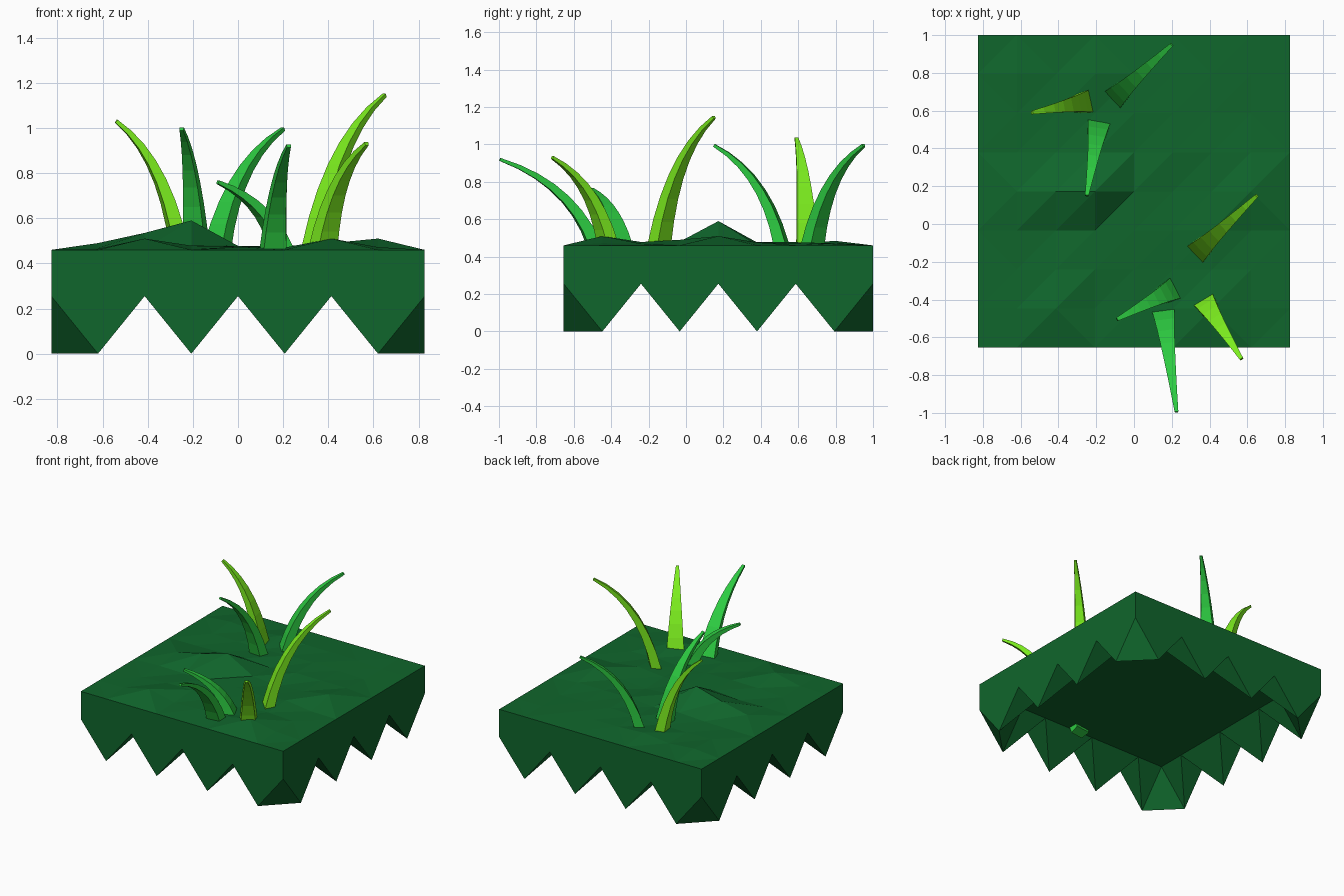
import bpy, bmesh, random
from mathutils import Vector

if "Cube" in bpy.data.objects:
    bpy.data.objects.remove(bpy.data.objects["Cube"])

random.seed(4)
N, STEP = 8, 1.654 / 8
X0, Y0 = -0.827, -0.654
TOP, UNDER = 0.46, 0.255


def material(name, rgb):
    m = bpy.data.materials.new(name)
    m.diffuse_color = (*rgb, 1)
    m.use_nodes = True
    m.node_tree.nodes["Principled BSDF"].inputs["Base Color"].default_value = m.diffuse_color
    return m


turf = material("turf", (0.005, 0.133, 0.025))
lime = material("lime", (0.2, 0.85, 0.013))
green = material("green", (0.026, 0.6, 0.053))


def finish(bm, name, mat):
    bmesh.ops.recalc_face_normals(bm, faces=bm.faces[:])
    me = bpy.data.meshes.new(name)
    bm.to_mesh(me)
    bm.free()
    me.materials.append(mat)
    ob = bpy.data.objects.new(name, me)
    bpy.context.collection.objects.link(ob)


# Turf block: bumpy grid on top, underside grid with pointed teeth on the rim
bumps = {(3, 4): 0.59, (2, 4): 0.535, (1, 4): 0.49, (7, 4): 0.51,
         (6, 1): 0.51, (2, 1): 0.51, (6, 3): 0.49, (3, 3): 0.48, (3, 7): 0.485}


def rim(i, j):
    return i in (0, N) or j in (0, N)


def tooth(i, j):
    return rim(i, j) and (i + j) % 2 == 1


bm = bmesh.new()
top, low = {}, {}
for i in range(N + 1):
    for j in range(N + 1):
        x, y = X0 + i * STEP, Y0 + j * STEP
        zt = TOP if rim(i, j) else bumps.get((i, j), TOP + random.uniform(0, 0.02))
        top[i, j] = bm.verts.new((x, y, zt))
        low[i, j] = bm.verts.new((x, y, 0 if tooth(i, j) else UNDER))
for i in range(N):
    for j in range(N):
        ring = [(i, j), (i + 1, j), (i + 1, j + 1), (i, j + 1)]
        # split each cell along the diagonal that starts at a tooth tip
        k = next((n for n in range(4) if tooth(*ring[n])), 0)
        r = ring[k:] + ring[:k]
        for tri in ((r[0], r[1], r[2]), (r[0], r[2], r[3])):
            bm.faces.new([top[p] for p in tri])
            bm.faces.new([low[p] for p in reversed(tri)])
for k in range(N):
    for a, b in (((k, 0), (k + 1, 0)), ((k, N), (k + 1, N)),
                 ((0, k), (0, k + 1)), ((N, k), (N, k + 1))):
        bm.faces.new((top[a], top[b], low[b], low[a]))
finish(bm, "turf_block", turf)


# Grass blades: tapered four-sided strips bent along a quadratic curve
def blade(name, base, tip, mat, root=0.36, segs=7):
    p0, p2 = Vector((*base, TOP)), Vector(tip)
    d = p2 - p0
    flat = Vector((d.x, d.y, 0))
    side = Vector((-d.y, d.x, 0)).normalized()
    p1 = p0 + flat * 0.25 + Vector((0, 0, d.z * 0.72))
    bm = bmesh.new()
    rings = []
    for s in range(-1, segs + 1):
        t = max(s, 0) / segs
        c = p0 * (1 - t) ** 2 + p1 * 2 * t * (1 - t) + p2 * t * t
        tan = ((p1 - p0) * (1 - t) + (p2 - p1) * t).normalized()
        if s < 0:
            c -= tan * ((TOP - root) / tan.z)
        out = side.cross(tan)
        w, h = 0.06 - 0.05 * t, 0.033 - 0.025 * t
        rings.append([bm.verts.new(c + side * (w * a) + out * (h * b))
                      for a, b in ((-1, -1), (1, -1), (0.85, 1), (-0.85, 1))])
    for a, b in zip(rings, rings[1:]):
        for k in range(4):
            n = (k + 1) % 4
            bm.faces.new((a[k], a[n], b[n], b[k]))
    bm.faces.new(rings[0])
    bm.faces.new(rings[-1])
    finish(bm, name, mat)


blade("grass_blade_1", (-0.09, 0.68), (0.20, 0.95, 0.995), green)
blade("grass_blade_2", (-0.26, 0.645), (-0.54, 0.59, 1.03), lime)
blade("grass_blade_3", (-0.19, 0.51), (-0.25, 0.15, 0.995), green)
blade("grass_blade_4", (0.345, -0.14), (0.65, 0.15, 1.145), lime)
blade("grass_blade_5", (0.38, -0.42), (0.57, -0.715, 0.93), lime)
blade("grass_blade_6", (0.19, -0.355), (-0.09, -0.505, 0.76), green)
blade("grass_blade_7", (0.16, -0.49), (0.225, -0.995, 0.92), green, root=0.22)
